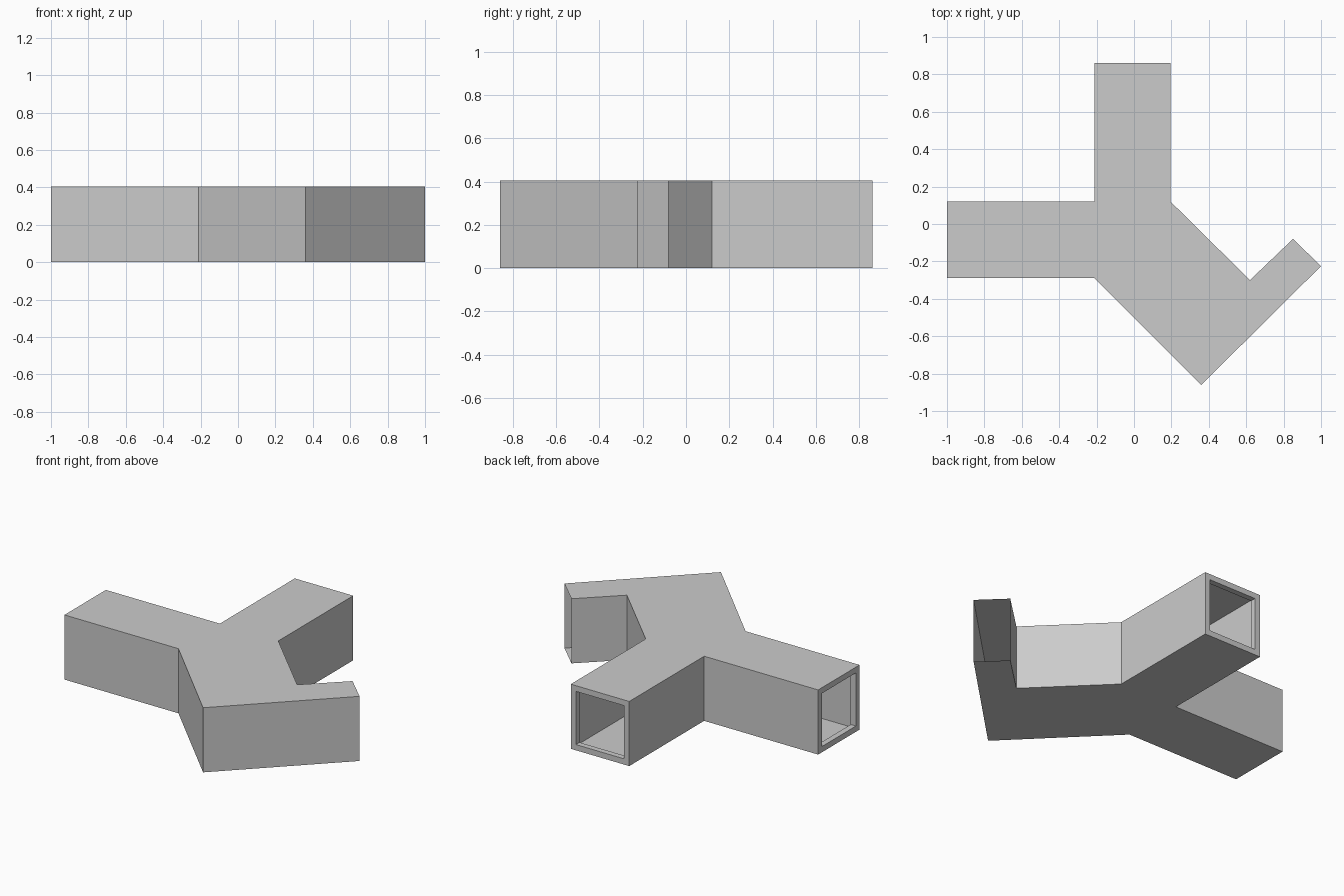
import bpy, bmesh
from mathutils import Vector

cube = bpy.data.objects.get("Cube")
if cube:
    bpy.data.objects.remove(cube, do_unlink=True)

HEIGHT = 0.405
RIM = 0.036      # width and depth of the end frames

grey = bpy.data.materials.new("plain grey")
grey.use_nodes = True
grey.diffuse_color = (0.6, 0.6, 0.6, 1)
bsdf = next(n for n in grey.node_tree.nodes if n.type == 'BSDF_PRINCIPLED')
bsdf.inputs["Base Color"].default_value = (0.6, 0.6, 0.6, 1)


def finish(name, bm):
    mesh = bpy.data.meshes.new(name)
    bm.to_mesh(mesh)
    bm.free()
    mesh.materials.append(grey)
    obj = bpy.data.objects.new(name, mesh)
    bpy.context.collection.objects.link(obj)
    return obj


# Floor plan of the branching corridor, counter-clockwise
plan = [(-1, -0.29), (-0.21, -0.29), (0.36, -0.86), (1, -0.225),
        (0.85, -0.08), (0.62, -0.30), (0.195, 0.12), (0.195, 0.862),
        (-0.21, 0.862), (-0.21, 0.12), (-1, 0.12)]
side_end, back_end, bent_end = 10, 7, 3   # plan edges left open

# Thin shell: floor, ceiling and walls
bm = bmesh.new()
low = [bm.verts.new((x, y, 0)) for x, y in plan]
high = [bm.verts.new((x, y, HEIGHT)) for x, y in plan]
bm.faces.new(low[::-1])
bm.faces.new(high)
for i in range(len(plan)):
    j = (i + 1) % len(plan)
    if i not in (side_end, back_end, bent_end):
        bm.faces.new((low[i], low[j], high[j], high[i]))
finish("corridor_shell", bm)


def end_frame(name, edge):
    """Square frame set just inside an open corridor end."""
    a = Vector((*plan[edge], 0))
    b = Vector((*plan[(edge + 1) % len(plan)], 0))
    along = (b - a).normalized()
    up = Vector((0, 0, 1))
    inward = up.cross(along)
    width = (b - a).length
    bm = bmesh.new()

    def ring(inset, depth):
        corners = [(inset, inset), (width - inset, inset),
                   (width - inset, HEIGHT - inset), (inset, HEIGHT - inset)]
        return [bm.verts.new(a + along * u + up * v + inward * depth)
                for u, v in corners]

    rings = [ring(0, 0), ring(RIM, 0), ring(RIM, RIM), ring(0, RIM)]
    for outer, inner in zip(rings, rings[1:]):
        for i in range(4):
            j = (i + 1) % 4
            bm.faces.new((outer[i], outer[j], inner[j], inner[i]))
    finish(name, bm)


end_frame("side_end_frame", side_end)
end_frame("back_end_frame", back_end)
